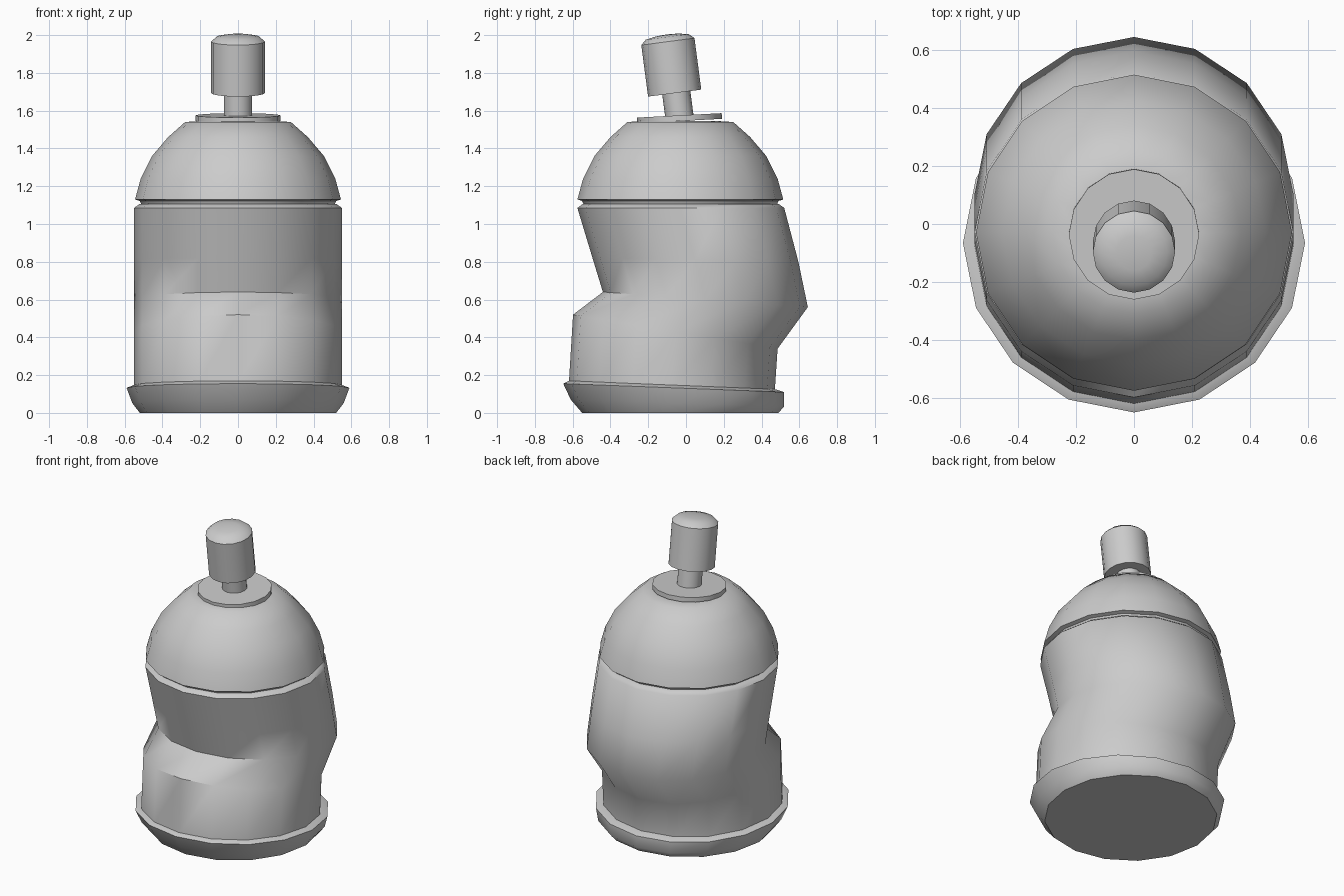
import bpy, bmesh, math
from mathutils import Matrix

cube = bpy.data.objects.get("Cube")
if cube:
    bpy.data.objects.remove(cube, do_unlink=True)

GREY = (0.6, 0.6, 0.6, 1)
metal = bpy.data.materials.new("plain_grey")
metal.use_nodes = True
metal.diffuse_color = GREY
metal.node_tree.nodes["Principled BSDF"].inputs["Base Color"].default_value = GREY


def loft(name, rings, sides=16, matrix=None, sharp=45):
    """Skin a stack of rings: (half width, front y, front z, back y, back z)."""
    bm = bmesh.new()
    loops = []
    for width, fy, fz, by, bz in rings:
        loop = []
        for i in range(sides):
            a = math.tau * i / sides
            t = (1 + math.sin(a)) / 2
            loop.append(bm.verts.new((width * math.cos(a), fy + (by - fy) * t, fz + (bz - fz) * t)))
        loops.append(loop)
    for low, high in zip(loops, loops[1:]):
        for i in range(sides):
            j = (i + 1) % sides
            bm.faces.new((low[i], low[j], high[j], high[i]))
    bm.faces.new(loops[0][::-1])
    bm.faces.new(loops[-1])
    if matrix:
        bm.transform(matrix)
    mesh = bpy.data.meshes.new(name)
    bm.to_mesh(mesh)
    bm.free()
    mesh.materials.append(metal)
    obj = bpy.data.objects.new(name, mesh)
    bpy.context.collection.objects.link(obj)
    bpy.ops.object.select_all(action="DESELECT")
    obj.select_set(True)
    bpy.context.view_layer.objects.active = obj
    bpy.ops.object.shade_smooth_by_angle(angle=math.radians(sharp))
    return obj


def turned(name, profile, matrix):
    """Round part from a (radius, height) profile, placed by a matrix."""
    return loft(name, [(r, -r, z, r, z) for r, z in profile], 16, matrix)


def placed(y, z, tilt):
    return Matrix.Translation((0, y, z)) @ Matrix.Rotation(math.radians(tilt), 4, "X")


# Rolled rim at the foot
loft("bottom_rim", [
    (0.52, -0.55, 0.0, 0.49, 0.0),
    (0.56, -0.61, 0.07, 0.52, 0.035),
    (0.59, -0.65, 0.155, 0.52, 0.11),
    (0.55, -0.62, 0.17, 0.475, 0.125),
])

# Bent can wall with the dent in front and the bulge behind
loft("dented_body", [
    (0.55, -0.62, 0.16, 0.47, 0.115),
    (0.55, -0.598, 0.52, 0.485, 0.34),
    (0.55, -0.44, 0.64, 0.645, 0.56),
    (0.55, -0.495, 0.82, 0.595, 0.80),
    (0.55, -0.575, 1.085, 0.52, 1.085),
    (0.52, -0.545, 1.107, 0.49, 1.107),
], sharp=48)

# Domed shoulder
turned("dome", [(0.51, 1.1), (0.52, 1.122), (0.545, 1.13), (0.515, 1.24), (0.455, 1.36),
                (0.37, 1.46), (0.28, 1.54), (0.2, 1.545)], placed(-0.03, 0, 0))

# Valve plate, stem and push cap, leaning forward
turned("valve_plate", [(0.225, -0.015), (0.225, 0.015)], placed(-0.035, 1.56, 3))
turned("stem", [(0.075, -0.03), (0.075, 0.16)], placed(-0.035, 1.57, 7.5))
turned("push_cap", [(0.142, 0), (0.142, 0.275), (0.115, 0.3), (0.06, 0.31), (0.02, 0.313)],
       placed(-0.06, 1.693, 7.5))
